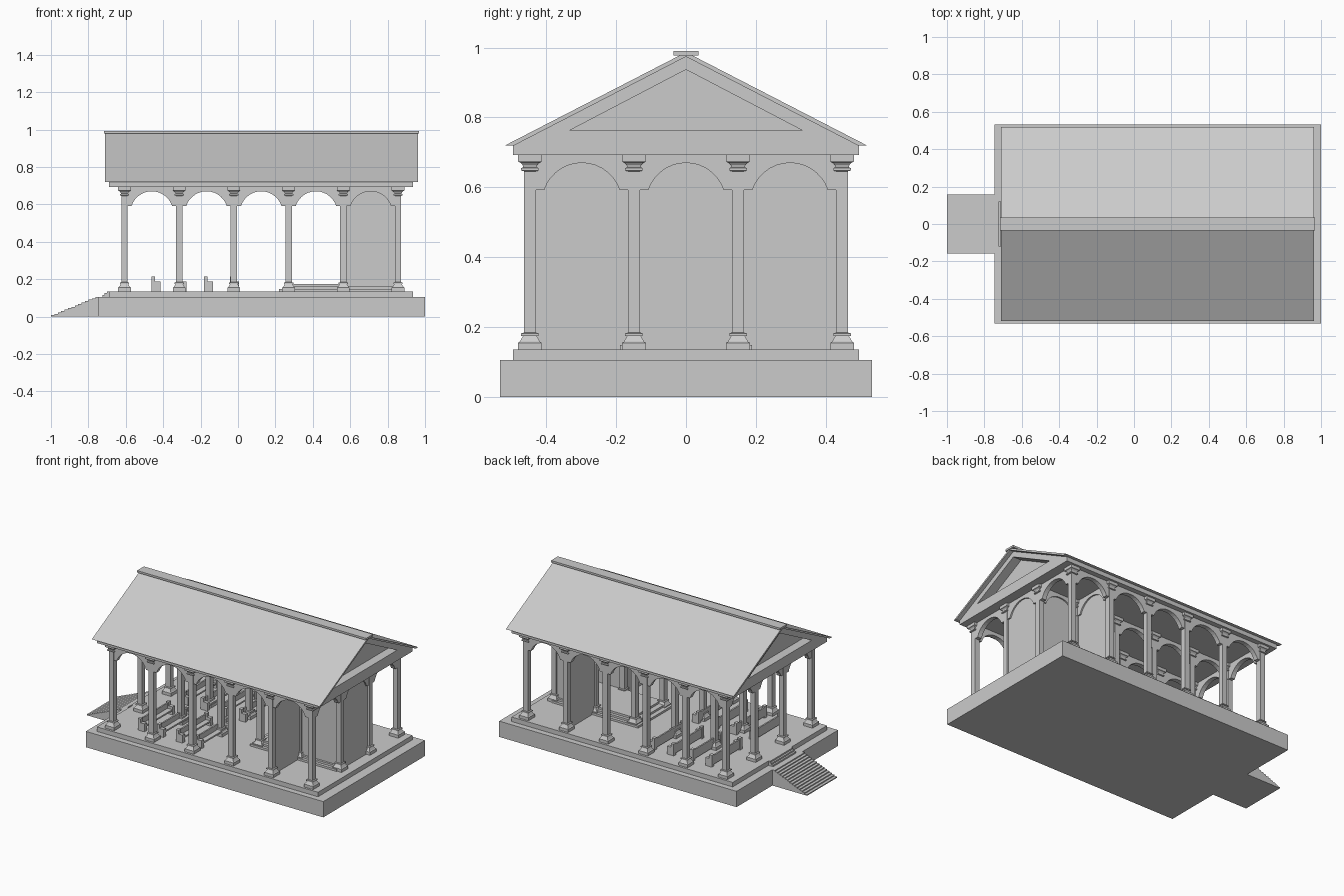
import bpy, bmesh, math

if "Cube" in bpy.data.objects:
    bpy.data.objects.remove(bpy.data.objects["Cube"])

COL_X = [-0.607 + 0.2925 * i for i in range(6)]
COL_Y = [-0.447, -0.149, 0.149, 0.447]
FLOOR, TOP = 0.135, 0.692


def finish(name, bm):
    bmesh.ops.recalc_face_normals(bm, faces=bm.faces)
    me = bpy.data.meshes.new(name)
    bm.to_mesh(me)
    bm.free()
    ob = bpy.data.objects.new(name, me)
    bpy.context.collection.objects.link(ob)
    return ob


def prism(name, pts, axis, a, b):
    """Extrude a (horizontal, z) outline along x or y from a to b."""
    bm = bmesh.new()
    def put(p, t):
        return bm.verts.new((t, p[0], p[1]) if axis == 'x' else (p[0], t, p[1]))
    lo = [put(p, a) for p in pts]
    hi = [put(p, b) for p in pts]
    bm.faces.new(lo)
    bm.faces.new(hi)
    n = len(pts)
    for i in range(n):
        bm.faces.new((lo[i], lo[(i + 1) % n], hi[(i + 1) % n], hi[i]))
    return finish(name, bm)


def box(name, x0, x1, y0, y1, z0, z1):
    return prism(name, [(x0, z0), (x1, z0), (x1, z1), (x0, z1)], 'y', y0, y1)


def mirror_y(ob):
    ob.modifiers.new("mirror", 'MIRROR').use_axis = (False, True, False)


# Two-tier platform
box("base_plinth", -0.745, 1.0, -0.533, 0.533, 0, 0.105)
box("upper_plinth", -0.69, 0.935, -0.495, 0.495, 0.105, FLOOR)


# Entrance stairs
def stairs(name, x0, x1, z0, z1, half, n):
    pts = [(x1, z0), (x0, z0)]
    for i in range(n):
        z = z0 + (z1 - z0) * (i + 1) / n
        pts += [(x0 + (x1 - x0) * i / n, z), (x0 + (x1 - x0) * (i + 1) / n, z)]
    prism(name, pts, 'y', -half, half)


stairs("entrance_stairs", -1.0, -0.745, 0, 0.105, 0.157, 14)
stairs("upper_stairs", -0.725, -0.69, 0.105, FLOOR, 0.12, 3)

# Square columns, lofted from a half-width / height profile
PROFILE = [(.034, .135), (.034, .155), (.029, .158), (.02, .174), (.025, .175),
           (.025, .182), (.0172, .184), (.0172, .646), (.025, .648), (.025, .655),
           (.019, .657), (.021, .664), (.026, .670), (.033, .673), (.034, .675), (.034, TOP)]
bm = bmesh.new()
rings = [[bm.verts.new((sx * r, sy * r, z)) for sx, sy in ((-1, -1), (1, -1), (1, 1), (-1, 1))]
         for r, z in PROFILE]
for lo, hi in zip(rings, rings[1:]):
    for i in range(4):
        bm.faces.new((lo[i], lo[(i + 1) % 4], hi[(i + 1) % 4], hi[i]))
bm.faces.new(rings[0])
bm.faces.new(rings[-1])
first = finish("column", bm)
for x in COL_X:
    for y in COL_Y:
        ob = first if (x, y) == (COL_X[0], COL_Y[0]) else first.copy()
        if ob is not first:
            bpy.context.collection.objects.link(ob)
        ob.location = (x, y, 0)


# Arches between neighbouring columns
def arch(axis, c0, c1, at):
    mid, half = (c0 + c1) / 2, (c1 - c0) / 2
    r, cz, a0 = 0.114, 0.556, math.asin(0.036 / 0.114)
    pts = [(c0, TOP), (c0, 0.592)]
    for i in range(15):
        a = math.pi - a0 - (math.pi - 2 * a0) * i / 14
        pts.append((mid + r * math.cos(a), cz + r * math.sin(a)))
    pts += [(c1, 0.592), (c1, TOP)]
    prism("arch", pts, axis, at - 0.015, at + 0.015)


for y in COL_Y:
    for a, b in zip(COL_X, COL_X[1:]):
        arch('y', a, b, y)
for x in (COL_X[0], COL_X[4], COL_X[5]):
    for a, b in zip(COL_Y, COL_Y[1:]):
        arch('x', a, b, x)

# Sanctuary walls at the far end
X4, X5, YI, YO = COL_X[4], COL_X[5], COL_Y[2], COL_Y[3]
box("sanctuary_back_wall", X5 - .006, X5 + .006, -YI, YI, FLOOR, TOP)
mirror_y(box("sanctuary_side_wall", X4, X5, YI - .006, YI + .006, FLOOR, TOP))
mirror_y(box("sanctuary_wing_wall", X4 - .006, X4 + .006, YI, YO, FLOOR, TOP))

# Raised altar platform with steps
for i, x in enumerate((0.22, 0.25, 0.285)):
    box("altar_step", x, X5, -YI + .02 * i - .04, YI - .02 * i + .04, FLOOR, FLOOR + .0135 * (i + 1))

# Pews: end boards, seat and back, on both sides of the aisle
for i in range(4):
    x = -0.463 + 0.14 * i
    side = [(x, FLOOR), (x + .048, FLOOR), (x + .048, .188), (x + .02, .188),
            (x + .02, .213), (x, .213)]
    for y in (0.07, 0.365):
        mirror_y(prism("pew_end", side, 'y', y, y + .025))
    mirror_y(box("pew_seat", x + .004, x + .046, .09, .37, .160, .170))
    mirror_y(box("pew_back", x + .002, x + .012, .09, .37, .145, .205))

# Ceiling and gable, with a recessed triangle at each end
prism("gable_core", [(-.495, TOP), (.495, TOP), (.495, .72), (0, .978), (-.495, .72)],
      'x', -0.63, 0.875)
frame = [(0, TOP), (.495, TOP), (.495, .72), (0, .978), (0, .937), (.335, .762), (0, .762)]
for name, a, b in (("entrance_pediment", -.69, -.63), ("rear_pediment", .875, .935)):
    mirror_y(prism(name, frame, 'x', a, b))

# Roof slopes and ridge cap
mirror_y(prism("roof_slope", [(.518, .72), (0, .987), (0, .974), (.492, .72)], 'x', -.712, .962))
box("ridge_cap", -.717, .967, -.036, .036, .978, .991)
